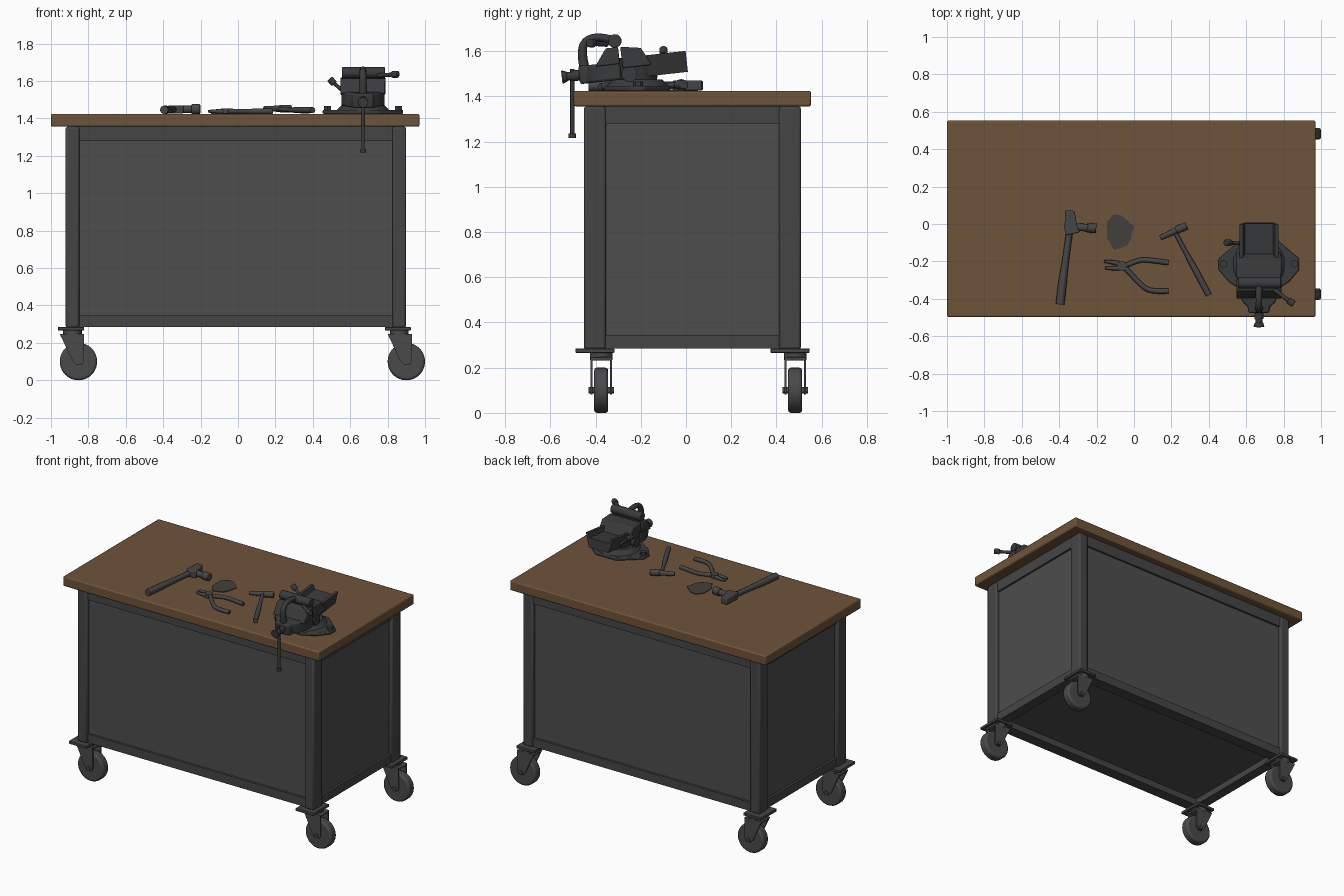
import bpy, bmesh, math
from mathutils import Vector, Matrix

if "Cube" in bpy.data.objects:
    bpy.data.objects.remove(bpy.data.objects["Cube"])

def mat(name, c):
    m = bpy.data.materials.new(name)
    m.diffuse_color = (*c, 1)
    m.use_nodes = True
    m.node_tree.nodes["Principled BSDF"].inputs["Base Color"].default_value = m.diffuse_color
    return m

WOOD = mat("brown wood", (0.155, 0.088, 0.042))
PANEL = mat("panel grey", (0.075, 0.075, 0.075))
STEEL = mat("frame grey", (0.06, 0.06, 0.06))
WHEEL = mat("caster grey", (0.068, 0.068, 0.07))
VISE = mat("vise dark grey", (0.042, 0.043, 0.045))
TOOL = mat("tool grey", (0.062, 0.062, 0.063))
PATCH = mat("stain grey", (0.055, 0.05, 0.046))

def finish(name, bm, m, bevel=0, seg=2):
    bmesh.ops.recalc_face_normals(bm, faces=bm.faces)
    me = bpy.data.meshes.new(name)
    bm.to_mesh(me)
    bm.free()
    me.materials.append(m)
    ob = bpy.data.objects.new(name, me)
    bpy.context.collection.objects.link(ob)
    if bevel:
        b = ob.modifiers.new("bevel", "BEVEL")
        b.width, b.segments = bevel, seg
    bpy.ops.object.select_all(action='DESELECT')
    bpy.context.view_layer.objects.active = ob
    ob.select_set(True)
    bpy.ops.object.shade_smooth_by_angle(angle=math.radians(35))
    return ob

def prism(name, pts, lo, hi, m, axis='z', bevel=0):
    """Extrude an outline: (x, y) along z, (x, z) along y or (y, z) along x."""
    place = {'z': lambda p, h: (p[0], p[1], h), 'y': lambda p, h: (p[0], h, p[1]),
             'x': lambda p, h: (h, p[0], p[1])}[axis]
    bm = bmesh.new()
    a = [bm.verts.new(place(p, lo)) for p in pts]
    b = [bm.verts.new(place(p, hi)) for p in pts]
    bm.faces.new(a)
    bm.faces.new(b)
    n = len(pts)
    for i in range(n):
        bm.faces.new((a[i], a[(i + 1) % n], b[(i + 1) % n], b[i]))
    return finish(name, bm, m, bevel)

def box(name, x, y, z, m, bevel=0):
    return prism(name, [(x[0], y[0]), (x[1], y[0]), (x[1], y[1]), (x[0], y[1])], *z, m, bevel=bevel)

def rod(name, p, q, r, m, r2=None, n=20, bevel=0):
    p, q = Vector(p), Vector(q)
    d = q - p
    bm = bmesh.new()
    bmesh.ops.create_cone(bm, cap_ends=True, segments=n, radius1=r, radius2=r if r2 is None else r2,
                          depth=d.length, matrix=Matrix.Translation((p + q) / 2)
                          @ d.to_track_quat('Z', 'Y').to_matrix().to_4x4())
    return finish(name, bm, m, bevel)

def tube(name, pts, m):
    """Smooth bent bar through points (x, y, z, radius)."""
    cu = bpy.data.curves.new(name, 'CURVE')
    cu.dimensions = '3D'
    cu.bevel_depth, cu.bevel_resolution, cu.use_fill_caps = 1, 2, True
    s = cu.splines.new('NURBS')
    s.points.add(len(pts) - 1)
    for sp, p in zip(s.points, pts):
        sp.co, sp.radius = (*p[:3], 1), p[3]
    s.use_endpoint_u, s.order_u, s.resolution_u = True, 3, 6
    cu.materials.append(m)
    ob = bpy.data.objects.new(name, cu)
    bpy.context.collection.objects.link(ob)
    return ob

# table top and cabinet
box("table_top", (-1, 0.97), (-0.497, 0.553), (1.356, 1.424), WOOD, 0.008)
box("cabinet_panels", (-0.895, 0.875), (-0.425, 0.485), (0.33, 1.356), PANEL)
for s, z in (("top", (1.28, 1.356)), ("bottom", (0.285, 0.345))):
    for n, y in (("front", (-0.44, -0.36)), ("back", (0.42, 0.50))):
        box(f"{s}_{n}_rail", (-0.87, 0.85), y, z, STEEL)
    for n, x in (("left", (-0.91, -0.84)), ("right", (0.82, 0.89))):
        box(f"{s}_{n}_rail", x, (-0.40, 0.46), z, STEEL)

# legs and casters
for side, lx, wx in (("left", -0.885, -0.853), ("right", 0.862, 0.9)):
    for end, ly, wy in (("front", -0.403, -0.375), ("back", 0.46, 0.483)):
        t = f"{end}_{side}_"
        box(t + "leg", (lx - 0.037, lx + 0.037), (ly - 0.049, ly + 0.049), (0.28, 1.356), STEEL, 0.012)
        box(t + "plate", (lx - 0.077, lx + 0.062), (ly - 0.086, ly + 0.086), (0.266, 0.285), STEEL, 0.003)
        rod(t + "swivel", (lx, wy, 0.235), (lx, wy, 0.268), 0.05, WHEEL)
        box(t + "fork_top", (wx - 0.095, wx + 0.03), (wy - 0.048, wy + 0.048), (0.232, 0.248), WHEEL, 0.004)
        arm = [(wx - 0.1, 0.248), (wx + 0.03, 0.248), (wx + 0.03, 0.1), (wx + 0.018, 0.082),
               (wx - 0.012, 0.082), (wx - 0.03, 0.1)]
        for i, o in enumerate((-0.043, 0.043)):
            prism(f"{t}fork_arm_{i}", arm, wy + o - 0.005, wy + o + 0.005, WHEEL, 'y')
        rod(t + "wheel", (wx, wy - 0.031, 0.1), (wx, wy + 0.031, 0.1), 0.1, WHEEL, n=40, bevel=0.012)
        rod(t + "axle", (wx, wy - 0.056, 0.1), (wx, wy + 0.056, 0.1), 0.014, WHEEL, n=12)

# vise base
VX = 0.668
def sym(half):
    return [(VX + x, y) for x, y in half] + [(VX - x, y) for x, y in reversed(half)]

prism("vise_base", sym([(0.08, -0.36), (0.16, -0.31), (0.215, -0.245), (0.215, -0.185),
                        (0.15, -0.13), (0.08, -0.07)]), 1.424, 1.446, VISE, bevel=0.006)
rod("vise_base_cone", (VX, -0.215, 1.44), (VX, -0.215, 1.475), 0.145, VISE, 0.11, 24)
rod("vise_neck", (VX, -0.215, 1.47), (VX, -0.215, 1.54), 0.085, VISE, 0.1, 24)
for s in (-1, 1):
    rod("base_bolt", (VX + s * 0.19, -0.213, 1.44), (VX + s * 0.19, -0.213, 1.466), 0.022, VISE, n=6)
    rod("side_lug", (VX + s * 0.06, -0.25, 1.50), (VX + s * 0.115, -0.25, 1.50), 0.035, VISE)

# tilted vise body
tilted = [
    prism("vise_slide", [(VX - 0.104, 1.575), (VX - 0.075, 1.482), (VX + 0.075, 1.482),
                         (VX + 0.104, 1.575), (VX + 0.085, 1.575), (VX + 0.075, 1.545),
                         (VX - 0.075, 1.545), (VX - 0.085, 1.575)], -0.30, 0.005, VISE, 'y'),
    prism("vise_moving_body", sym([(0.055, -0.475), (0.06, -0.44), (0.085, -0.42),
                                   (0.115, -0.35), (0.115, -0.29)]), 1.48, 1.56, VISE, bevel=0.01),
    prism("vise_moving_jaw", [(-0.40, 1.55), (-0.29, 1.55), (-0.29, 1.625), (-0.345, 1.625)],
          VX - 0.12, VX + 0.12, VISE, 'x', 0.006),
    prism("vise_fixed_jaw", [(-0.28, 1.53), (-0.15, 1.53), (-0.19, 1.61), (-0.28, 1.625)],
          VX - 0.12, VX + 0.12, VISE, 'x', 0.006),
    rod("vise_screw", (VX, -0.51, 1.52), (VX, -0.46, 1.52), 0.024, VISE),
    rod("vise_screw_head", (VX, -0.552, 1.52), (VX, -0.528, 1.52), 0.03, VISE, 0.022, bevel=0.004),
    rod("vise_screw_neck", (VX, -0.53, 1.52), (VX, -0.50, 1.52), 0.019, VISE),
]
piv = Vector((0, -0.235, 1.525))
R = Matrix.Translation(piv) @ Matrix.Rotation(math.radians(6.3), 4, 'X') @ Matrix.Translation(-piv)
for ob in tilted:
    ob.data.transform(R)

# vise handles
rod("vise_handle", (VX, -0.503, 1.225), (VX, -0.503, 1.52), 0.009, VISE, n=12)
rod("vise_handle_end", (VX, -0.503, 1.217), (VX, -0.503, 1.235), 0.017, VISE, n=12)
rod("jaw_bar", (VX - 0.112, -0.315, 1.645), (VX + 0.117, -0.315, 1.645), 0.03, VISE, bevel=0.005)
tube("jaw_horn", [(VX, -0.45, 1.53, 0.022), (VX, -0.465, 1.60, 0.02), (VX, -0.44, 1.655, 0.017),
                  (VX, -0.37, 1.665, 0.017), (VX, -0.315, 1.645, 0.02)], VISE)
rod("lock_lever", (0.75, -0.35, 1.63), (0.84, -0.42, 1.635), 0.011, VISE, n=12)
rod("lock_lever_knob", (0.825, -0.408, 1.635), (0.855, -0.428, 1.636), 0.019, VISE, n=12, bevel=0.004)
rod("swivel_lever", (0.58, -0.105, 1.53), (0.50, -0.1, 1.60), 0.01, VISE, n=12)
rod("swivel_lever_knob", (0.515, -0.1, 1.585), (0.49, -0.1, 1.612), 0.018, VISE, n=12, bevel=0.004)

# large hammer
tube("hammer_handle", [(-0.395, -0.43, 1.446, 0.023), (-0.385, -0.33, 1.446, 0.024),
                       (-0.365, -0.19, 1.446, 0.017), (-0.342, -0.02, 1.448, 0.018)], TOOL)
prism("hammer_peen", [(-0.367, 0.075), (-0.318, 0.07), (-0.306, 0.0), (-0.29, -0.045),
                      (-0.36, -0.06), (-0.372, -0.03)], 1.426, 1.47, TOOL, bevel=0.006)
rod("hammer_neck", (-0.33, -0.015, 1.449), (-0.245, -0.02, 1.449), 0.02, TOOL)
rod("hammer_face", (-0.25, -0.02, 1.45), (-0.202, -0.023, 1.45), 0.026, TOOL, bevel=0.004)

# small hammer
rod("small_hammer_head", (0.14, -0.075, 1.452), (0.235, -0.03, 1.452), 0.013, TOOL, 0.018)
rod("small_hammer_face", (0.225, -0.035, 1.452), (0.282, -0.008, 1.452), 0.021, TOOL, bevel=0.004)
tube("small_hammer_handle", [(0.215, -0.035, 1.45, 0.012), (0.27, -0.14, 1.446, 0.011),
                             (0.32, -0.23, 1.444, 0.018), (0.40, -0.38, 1.444, 0.016)], TOOL)

# pliers
Z = 1.438
rod("pliers_pivot", (-0.065, -0.225, 1.426), (-0.065, -0.225, 1.452), 0.026, TOOL)
tube("pliers_upper", [(-0.155, -0.235, Z, 0.007), (-0.09, -0.24, Z, 0.014), (-0.05, -0.225, Z, 0.014),
                      (0.03, -0.19, Z, 0.013), (0.10, -0.195, Z, 0.014), (0.185, -0.207, Z, 0.014)], TOOL)
tube("pliers_lower", [(-0.16, -0.2, Z, 0.007), (-0.09, -0.205, Z, 0.014), (-0.05, -0.23, Z, 0.014),
                      (0.03, -0.32, Z, 0.013), (0.09, -0.365, Z, 0.014), (0.185, -0.358, Z, 0.014)], TOOL)

# flat patch on the table
prism("flat_patch", [(-0.11, 0.052), (-0.065, 0.045), (0.0, -0.012), (-0.015, -0.075), (-0.035, -0.115),
                     (-0.105, -0.14), (-0.145, -0.075), (-0.145, 0.01)], 1.423, 1.428, PATCH)
